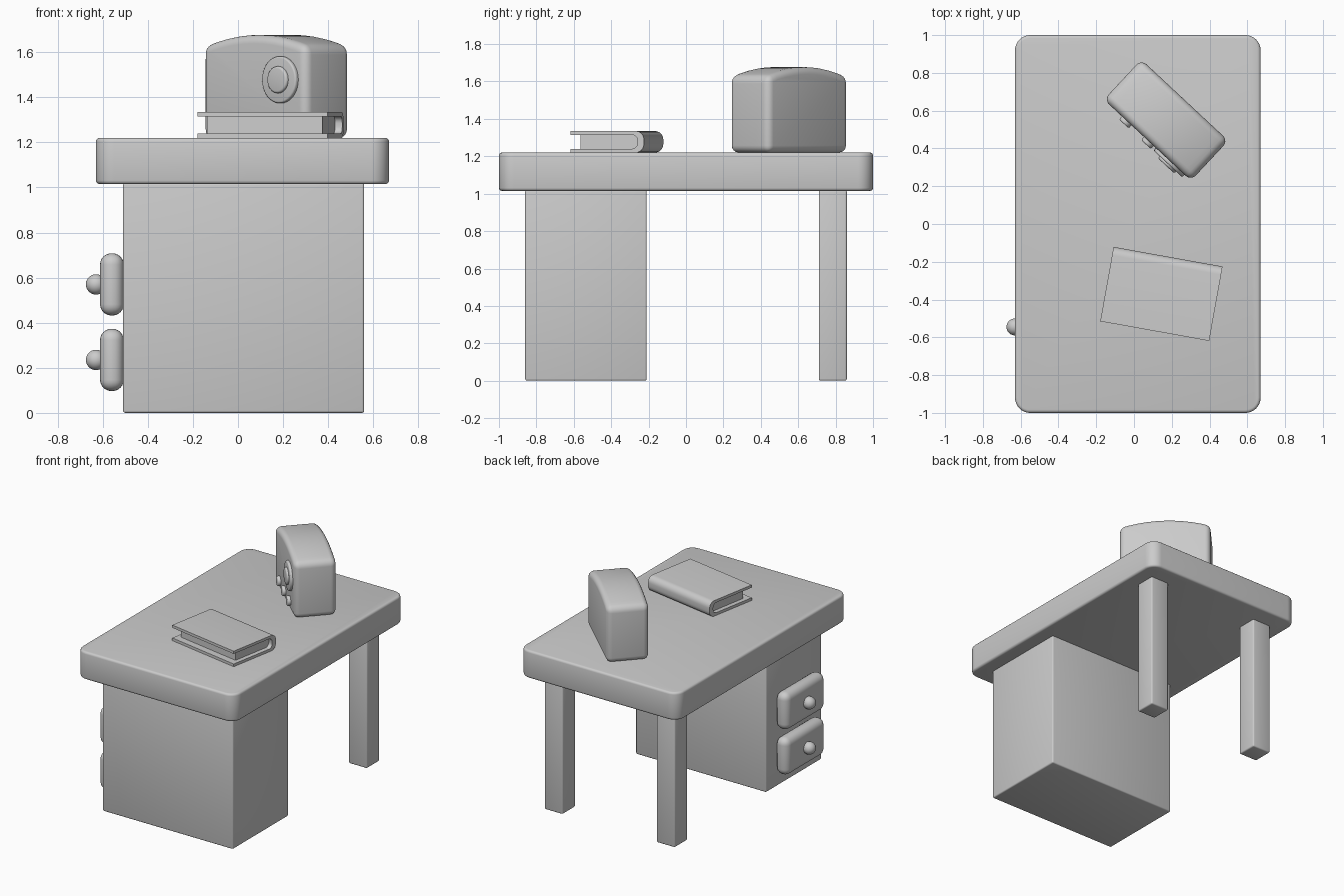
import bpy, bmesh
from math import radians, sin, cos, pi
from mathutils import Matrix, Vector

if "Cube" in bpy.data.objects:
    bpy.data.objects.remove(bpy.data.objects["Cube"])


def finish(name, bm, matrix=Matrix()):
    bmesh.ops.recalc_face_normals(bm, faces=bm.faces[:])
    me = bpy.data.meshes.new(name)
    bm.to_mesh(me)
    bm.free()
    me.transform(matrix)
    me.shade_smooth()
    me.set_sharp_from_angle(angle=radians(35))
    ob = bpy.data.objects.new(name, me)
    bpy.context.collection.objects.link(ob)
    return ob


def round_edges(bm, width, segs, test=None):
    bm.normal_update()
    edges = [e for e in bm.edges if e.calc_face_angle(0) > radians(30)
             and (test is None or test(e))]
    bmesh.ops.bevel(bm, geom=edges, offset=width, segments=segs, profile=0.5,
                    affect='EDGES', clamp_overlap=True)


def box(name, lo, hi, bevel=0.0, segs=3, corner=0.0, matrix=Matrix()):
    lo, hi = Vector(lo), Vector(hi)
    bm = bmesh.new()
    bmesh.ops.create_cube(bm, size=1)
    for v in bm.verts:
        v.co = (lo + hi) / 2 + v.co * (hi - lo)
    if corner:  # larger radius on the upright corners
        round_edges(bm, corner, 8,
                    lambda e: abs(e.verts[0].co.z - e.verts[1].co.z) > 0.01)
    if bevel:
        round_edges(bm, bevel, segs)
    return finish(name, bm, matrix)


def extrude(name, pts, axis, a, b, bevel=0.0, segs=4, matrix=Matrix()):
    """Extrude a closed (u, z) outline along x or y from a to b."""
    bm = bmesh.new()
    place = (lambda u, z: (a, u, z)) if axis == 'x' else (lambda u, z: (u, a, z))
    face = bm.faces.new([bm.verts.new(place(u, z)) for u, z in pts])
    new = bmesh.ops.extrude_face_region(bm, geom=[face])['geom']
    step = Vector((b - a, 0, 0)) if axis == 'x' else Vector((0, b - a, 0))
    bmesh.ops.translate(bm, vec=step,
                        verts=[g for g in new if isinstance(g, bmesh.types.BMVert)])
    bmesh.ops.recalc_face_normals(bm, faces=bm.faces[:])
    if bevel:
        round_edges(bm, bevel, segs)
    return finish(name, bm, matrix)


def disc(name, x, z, radius, y0, y1, bevel, matrix):
    """Round control whose face points along local -y."""
    bm = bmesh.new()
    bmesh.ops.create_cone(bm, cap_ends=True, segments=32, radius1=radius,
                          radius2=radius, depth=y1 - y0)
    round_edges(bm, bevel, 3)
    local = Matrix.Translation((x, (y0 + y1) / 2, z)) @ Matrix.Rotation(pi / 2, 4, 'X')
    return finish(name, bm, matrix @ local)


# Desk
box("desk_top", (-0.63, -1, 1.015), (0.67, 1, 1.22), 0.016, 3, corner=0.08)
box("cabinet", (-0.51, -0.86, 0), (0.56, -0.21, 1.02), 0.01)
for side, x in (("left", -0.51), ("right", 0.41)):
    box(f"{side}_leg", (x, 0.71, 0), (x + 0.15, 0.86, 1.02), 0.01)

# Drawers with round knobs
for label, z in (("lower", 0.235), ("upper", 0.57)):
    box(f"{label}_drawer", (-0.612, -0.77, z - 0.138), (-0.507, -0.31, z + 0.138), 0.05, 6)
    bm = bmesh.new()
    bmesh.ops.create_uvsphere(bm, u_segments=24, v_segments=14, radius=0.045)
    finish(f"{label}_drawer_knob", bm, Matrix.Translation((-0.63, -0.545, z)))

# Book: cover bent round the spine, with a recessed page block
book = Matrix.Translation((0.145, -0.37, 1.22)) @ Matrix.Rotation(radians(-10.2), 4, 'Z')


def cover_curve(edge, low, high, r):
    pts = [(-0.2, low)]
    for cz, start in ((low + r, -90), (high - r, 0)):
        pts += [(edge - r + r * cos(radians(start + 15 * i)),
                 cz + r * sin(radians(start + 15 * i))) for i in range(7)]
    return pts + [(-0.2, high)]


outline = cover_curve(0.2, 0, 0.115, 0.045) + cover_curve(0.165, 0.02, 0.095, 0.03)[::-1]
extrude("book_cover", outline, 'x', -0.293, 0.293, matrix=book)
box("book_pages", (-0.26, -0.15, 0.018), (0.26, 0.168, 0.097), matrix=book)

# Radio: arched body, dial and a row of small knobs
radio = Matrix.Translation((0.17, 0.55, 1.22)) @ Matrix.Rotation(radians(-43), 4, 'Z')
W, D = 0.315, 0.145
arch = [(W * (1 - i / 5), 0.457 - 0.05 * (1 - i / 5) ** 2) for i in range(11)]
extrude("radio_body", [(-W, 0), (W, 0)] + arch, 'y', -D, D, 0.038, 5, radio)
disc("radio_dial", 0.165, 0.258, 0.104, -D - 0.018, -D + 0.02, 0.008, radio)
disc("radio_dial_centre", 0.165, 0.258, 0.06, -D - 0.032, -D + 0.02, 0.01, radio)
for i, x in enumerate((-0.15, 0.01, 0.17)):
    disc(f"radio_knob_{i + 1}", x, 0.075, 0.035, -D - 0.022, -D + 0.02, 0.008, radio)
